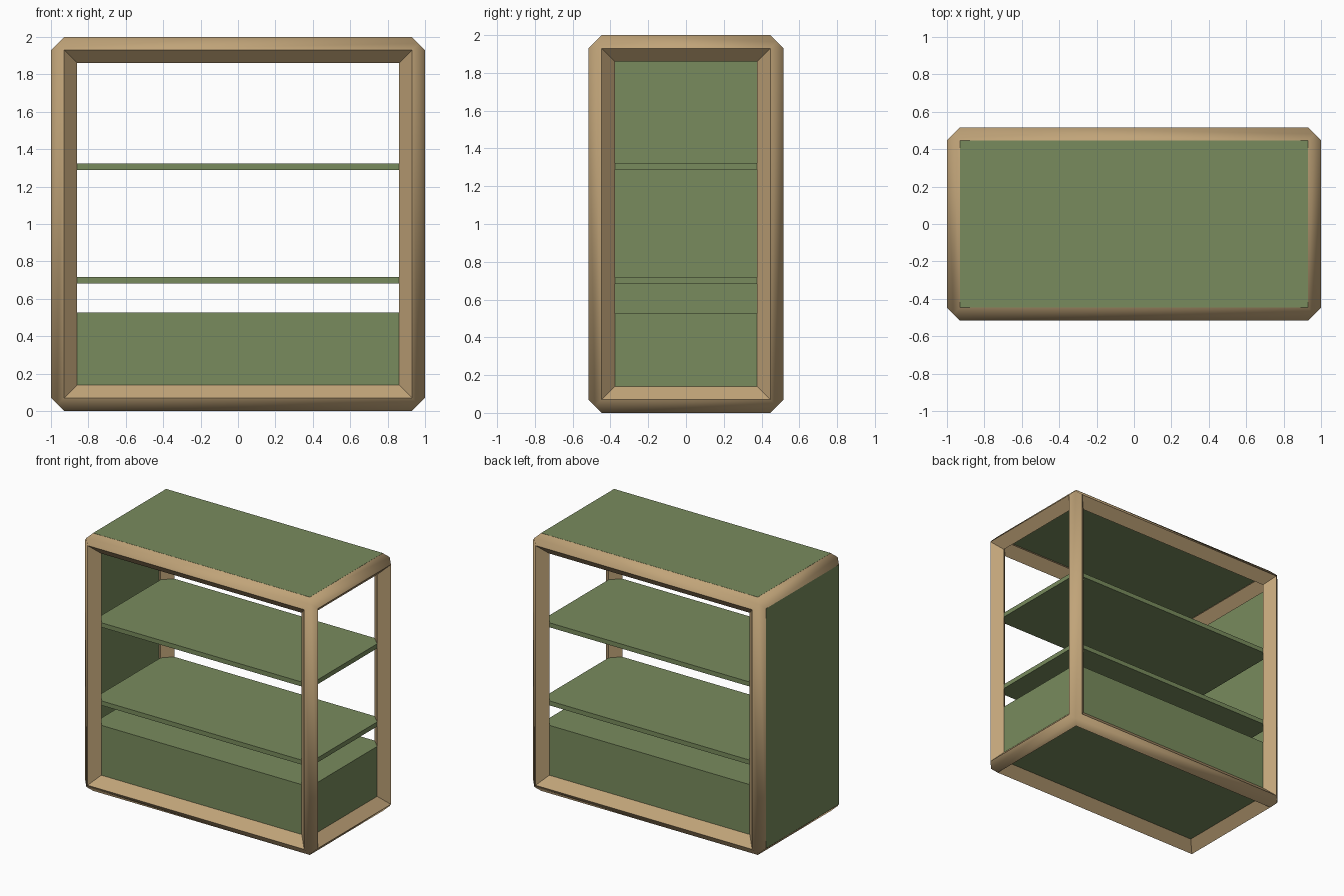
import bpy, bmesh
from itertools import product
from mathutils import Vector

if "Cube" in bpy.data.objects:
    bpy.data.objects.remove(bpy.data.objects["Cube"])

R = 0.07                                # half diagonal of the diamond frame section
T = 0.035                               # board thickness
HALF = Vector((0.93, 0.447, 0.93))      # frame centre lines
CENTRE = Vector((0, 0, 1.0))


def material(name, rgb):
    m = bpy.data.materials.new(name)
    m.diffuse_color = (*rgb, 1)
    m.use_nodes = True
    m.node_tree.nodes["Principled BSDF"].inputs["Base Color"].default_value = m.diffuse_color
    return m


WOOD = material("wood", (0.53, 0.37, 0.19))
GREEN = material("green_paint", (0.19, 0.26, 0.11))


def add_object(name, bm, mat):
    bmesh.ops.recalc_face_normals(bm, faces=bm.faces)
    mesh = bpy.data.meshes.new(name)
    bm.to_mesh(mesh)
    bm.free()
    mesh.materials.append(mat)
    ob = bpy.data.objects.new(name, mesh)
    bpy.context.collection.objects.link(ob)
    return ob


def box(name, lo, hi, mat=GREEN):
    bm = bmesh.new()
    bmesh.ops.create_cube(bm, size=1)
    lo, hi = Vector(lo), Vector(hi)
    for v in bm.verts:
        v.co = (lo + hi) / 2 + v.co * (hi - lo)
    return add_object(name, bm, mat)


# Frame: twelve diamond-section bars mitred together at the corners
def frame():
    bm = bmesh.new()
    cache = {}

    def point(signs, offset):
        key = (signs, offset)
        if key not in cache:
            co = [signs[i] * (HALF[i] + offset[i] * R) for i in range(3)]
            cache[key] = bm.verts.new(CENTRE + Vector(co))
        return cache[key]

    def offset(axes, value):
        return tuple(value if a in axes else 0 for a in range(3))

    for k in range(3):
        i, j = (k + 1) % 3, (k + 2) % 3
        for si, sj in product((-1, 1), repeat=2):
            ends = []
            for sk in (-1, 1):
                s = [0, 0, 0]
                s[i], s[j], s[k] = si, sj, sk
                s = tuple(s)
                ends.append([point(s, o) for o in (
                    offset((i,), 1), (0.5, 0.5, 0.5), offset((j,), 1),
                    offset((k, i), -1), (-0.5, -0.5, -0.5), offset((k, j), -1))])
            a, b = ends
            for n in range(6):
                m = (n + 1) % 6
                f = bm.faces.new((a[n], a[m], b[m], b[n]))
                f.smooth = n < 2        # only the outer faces are smooth shaded
    return add_object("frame", bm, WOOD)


frame()

# Closed panels sit flush with the frame ridges; front, back and right stay open
X, Y = HALF.x, HALF.y
box("top_panel", (-X, -Y, 2.0 - T), (X, Y, 2.001))
box("left_panel", (-1.0, -Y, 0.07), (T - 1.0, Y, 1.93))

# Solid base block, recessed between the bottom bars
box("base_block", (-X, -Y, 0.07), (X, Y, 0.527))

# Shelves
for name, z in (("lower_shelf", 0.682), ("upper_shelf", 1.288)):
    box(name, (-X, -Y, z), (X, Y, z + T))
